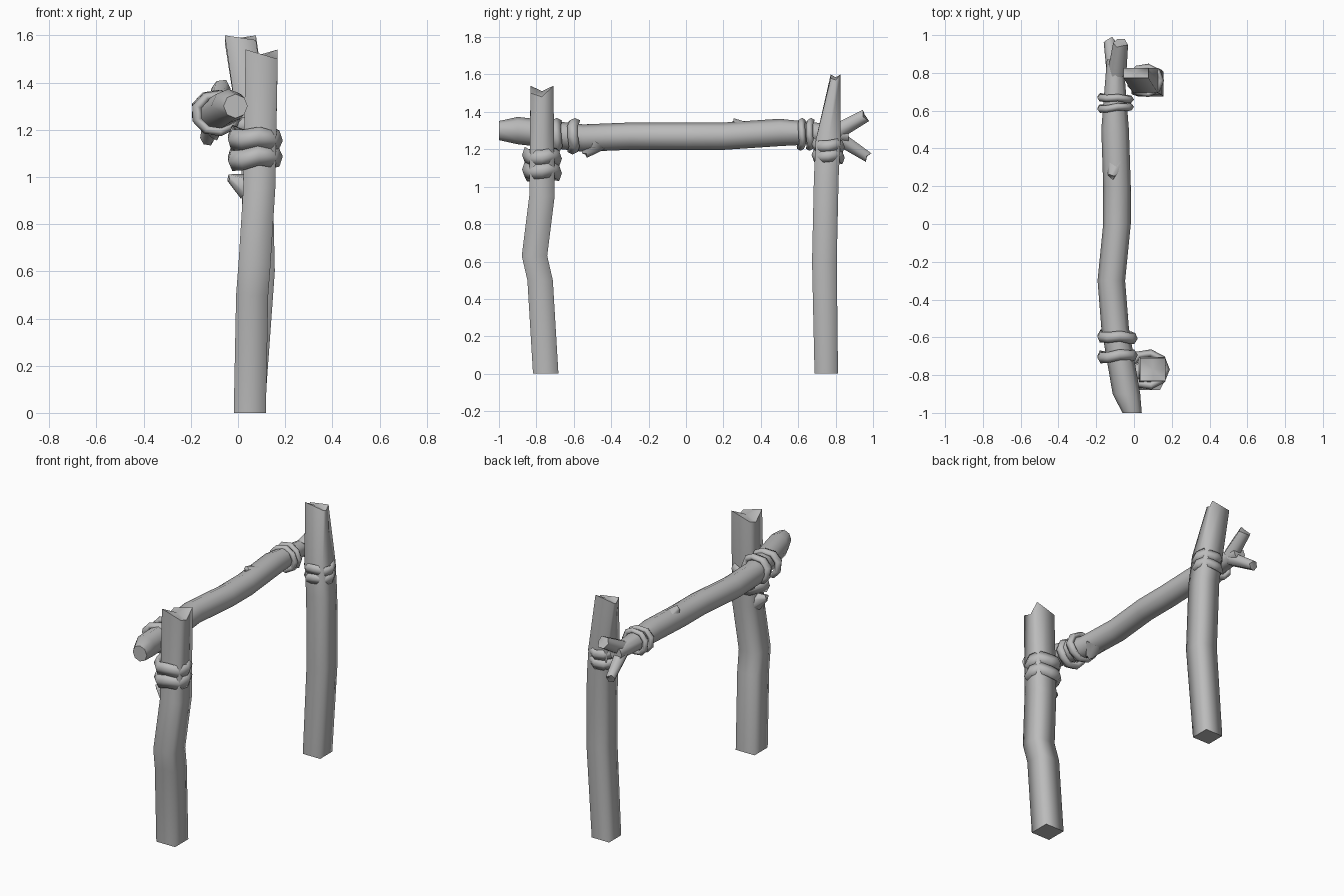
import bpy, bmesh
from math import sin, cos, pi
from mathutils import Vector, Matrix

cube = bpy.data.objects.get("Cube")
if cube:
    bpy.data.objects.remove(cube)

wood = bpy.data.materials.new("plain grey")
wood.use_nodes = True
wood.diffuse_color = (0.5, 0.5, 0.5, 1)
shader = next(node for node in wood.node_tree.nodes if node.type == 'BSDF_PRINCIPLED')
shader.inputs["Base Color"].default_value = wood.diffuse_color

UP = Vector((0, 0, 1))
ALONG = Vector((0, 1, 0))
SIDEWAYS = Vector((1, 0, 0))


def cross_section(sides, square=False):
    """Unit outline; a square one is pushed out to its corners."""
    outline = []
    for step in range(sides):
        angle = 2 * pi * step / sides
        across, deep = cos(angle), sin(angle)
        reach = max(abs(across), abs(deep)) if square else 1
        outline.append((across / reach, deep / reach))
    return outline


def finish(name, bm):
    """Turn the faces outward, smooth them and place the finished part."""
    bmesh.ops.recalc_face_normals(bm, faces=bm.faces)
    for face in bm.faces:
        face.smooth = True
    mesh = bpy.data.meshes.new(name)
    bm.to_mesh(mesh)
    bm.free()
    mesh.materials.append(wood)
    part = bpy.data.objects.new(name, mesh)
    bpy.context.collection.objects.link(part)


def bridge(bm, lower, upper):
    """Join two loops of vertices with a band of quads."""
    for step in range(len(lower)):
        bm.faces.new((lower[step - 1], lower[step], upper[step], upper[step - 1]))


def branch(name, path, radius, axis, outline, start=1, end=(1, 1), jag=0):
    """Skin an outline along a path; start and end scale the tips, jag splinters the last one."""
    across = (SIDEWAYS - axis * axis.dot(SIDEWAYS)).normalized()
    deep = axis.cross(across)
    bm = bmesh.new()
    loops = []
    for point in path:
        first, last = point is path[0], point is path[-1]
        wide, thick = end if last else (start, start) if first else (1, 1)
        loop = []
        for step, (a, b) in enumerate(outline):
            splinter = jag * (step * 3 % 4 - 2) if last else 0
            offset = across * a * wide + deep * b * thick
            loop.append(bm.verts.new(Vector(point) + offset * radius + axis * splinter))
        loops.append(loop)
    for lower, upper in zip(loops, loops[1:]):
        bridge(bm, lower, upper)
    # Crisp end caps, each fanned to a centre point
    for loop in (loops[0], loops[-1]):
        middle = bm.verts.new(sum((vert.co for vert in loop), Vector()) / len(loop))
        for step in range(len(loop)):
            bm.faces.new((loop[step - 1], loop[step], middle))
            bm.edges.get((loop[step - 1], loop[step])).smooth = False
    finish(name, bm)


def lashing(name, centre, axis, radius, width, tilt):
    """A closed, slightly wavy rope loop with a ridged section."""
    deep = axis.cross(SIDEWAYS)
    turn = Matrix.Rotation(tilt, 3, deep)
    bm = bmesh.new()
    loops = []
    for step in range(9):
        angle = 2 * pi * step / 9
        outward = SIDEWAYS * cos(angle) + deep * sin(angle) * 0.9
        wave = width * sin(step * 2) / 4
        loop = []
        for a, b in cross_section(5):
            spot = outward * radius * (0.8 + a / 5) + axis * (b * width + wave)
            loop.append(bm.verts.new(centre + turn @ spot))
        loops.append(loop)
    for step in range(len(loops)):
        bridge(bm, loops[step - 1], loops[step])
    finish(name, bm)


squared = cross_section(8, square=True)
rounded = cross_section(8)
twig = cross_section(6)

# Upright posts
front_path = [(0.05, -0.75, 0), (0.06, -0.78, 0.5), (0.07, -0.81, 0.63),
              (0.09, -0.77, 0.95), (0.1, -0.77, 1.52)]
branch("front_post", front_path, 0.068, UP, squared, end=(1, 0.9), jag=0.02)
back_path = [(0.05, 0.75, 0), (0.09, 0.74, 0.6), (0.08, 0.75, 1.05),
             (0.06, 0.76, 1.25), (0.01, 0.8, 1.59)]
branch("back_post", back_path, 0.066, UP, squared, start=0.95, end=(1, 0.4), jag=0.01)

# Crossbeam resting against the posts
beam_path = [(-0.01, -1, 1.3), (-0.04, -0.9, 1.3), (-0.1, -0.55, 1.26),
             (-0.12, -0.3, 1.27), (-0.09, 0, 1.27), (-0.09, 0.2, 1.27),
             (-0.1, 0.5, 1.29), (-0.1, 0.87, 1.28)]
branch("crossbeam", beam_path, 0.073, ALONG, rounded, start=0.7, end=(0.6, 0.6))

# Forked end of the crossbeam and broken twig stubs
twigs = {
    "upper_fork": ([(-0.09, 0.8, 1.29), (-0.07, 0.96, 1.38)], 0.05, 0.8),
    "lower_fork": ([(-0.1, 0.8, 1.27), (-0.13, 0.97, 1.16)], 0.045, 0.7),
    "post_stub": ([(0.04, -0.78, 0.96), (-0.04, -0.78, 1)], 0.06, 0.3),
    "beam_top_stub": ([(-0.1, 0.3, 1.3), (-0.12, 0.25, 1.35)], 0.06, 0.3),
    "beam_bottom_stub": ([(-0.1, -0.48, 1.24), (-0.1, -0.54, 1.17)], 0.07, 0.3),
}
for name, (path, radius, taper) in twigs.items():
    direction = (Vector(path[1]) - Vector(path[0])).normalized()
    branch(name, path, radius, direction, twig, end=(taper, taper), jag=0.005)

# Paired rope lashings round the posts and the beam
lashings = {
    "front_post_lashing": ((0.07, -0.77, 1.12), UP, 0.12, 0.04, 0.045),
    "back_post_lashing": ((0.06, 0.76, 1.19), UP, 0.1, 0.03, 0.035),
    "front_beam_lashing": ((-0.09, -0.65, 1.27), ALONG, 0.11, 0.05, 0.03),
    "back_beam_lashing": ((-0.1, 0.64, 1.28), ALONG, 0.1, 0.025, 0.02),
}
for name, (spot, axis, radius, gap, width) in lashings.items():
    for label, side in (("lower", -1), ("upper", 1)):
        centre = Vector(spot) + axis * gap * side
        lashing(f"{label}_{name}", centre, axis, radius, width, side * 0.06)
